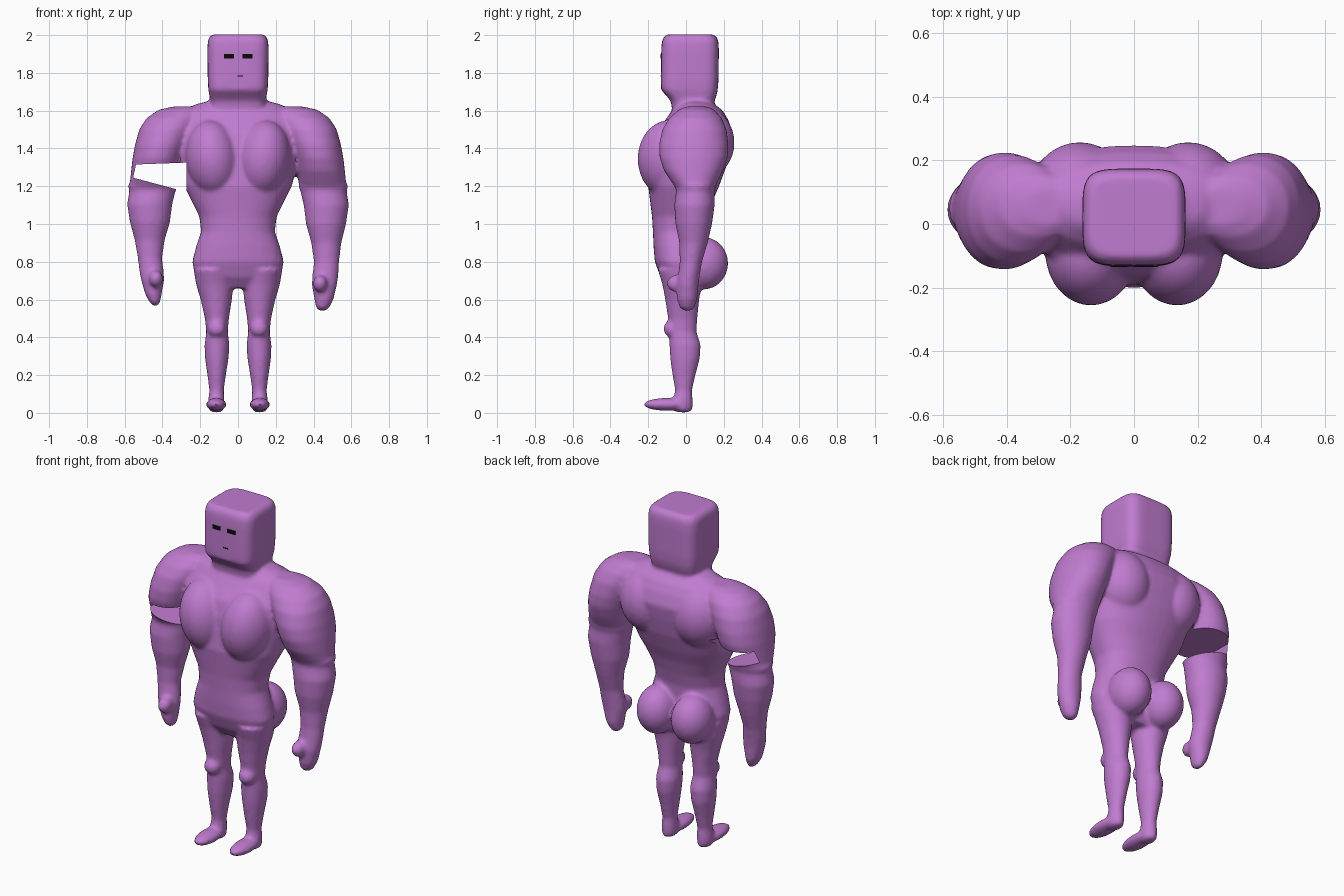
import bpy, bmesh, math
from mathutils import Matrix, Vector

if "Cube" in bpy.data.objects:
    bpy.data.objects.remove(bpy.data.objects["Cube"])


def material(name, rgb):
    m = bpy.data.materials.new(name)
    m.diffuse_color = (*rgb, 1)
    m.use_nodes = True
    m.node_tree.nodes["Principled BSDF"].inputs["Base Color"].default_value = m.diffuse_color
    return m


purple = material("purple skin", (0.53, 0.20, 0.63))
black = material("black", (0.003, 0.003, 0.003))


def finish(bm, name, mat):
    bmesh.ops.recalc_face_normals(bm, faces=bm.faces)
    me = bpy.data.meshes.new(name)
    bm.to_mesh(me)
    bm.free()
    ob = bpy.data.objects.new(name, me)
    bpy.context.collection.objects.link(ob)
    me.materials.append(mat)
    return ob


def loft(name, rings, power=2.0, n=40, side=1):
    """Horizontal rings (z, x0, x1, y0, y1), superellipse section."""
    bm = bmesh.new()
    loops = []
    for z, x0, x1, y0, y1 in rings:
        loop = []
        for i in range(n):
            a = 2 * math.pi * i / n
            c, s = math.cos(a), math.sin(a)
            u = math.copysign(abs(c) ** (2 / power), c)
            v = math.copysign(abs(s) ** (2 / power), s)
            loop.append(bm.verts.new((side * ((x0 + x1) / 2 + u * (x1 - x0) / 2),
                                      (y0 + y1) / 2 + v * (y1 - y0) / 2, z)))
        loops.append(loop)
    for a, b in zip(loops, loops[1:]):
        for i in range(n):
            j = (i + 1) % n
            bm.faces.new((a[i], a[j], b[j], b[i]))
    bm.faces.new(loops[0])
    bm.faces.new(loops[-1])
    return finish(bm, name, purple)


def ball(name, centre, radii, turn=0.0, side=1):
    bm = bmesh.new()
    bmesh.ops.create_uvsphere(bm, u_segments=32, v_segments=20, radius=1)
    mat = (Matrix.Translation((side * centre[0], centre[1], centre[2]))
           @ Matrix.Rotation(side * turn, 4, 'Y') @ Matrix.Diagonal((*radii, 1)))
    bmesh.ops.transform(bm, matrix=mat, verts=bm.verts)
    return finish(bm, name, purple)


parts = []
# torso: chest, waist and hips
torso = [(0.66, .15, -.09, .06), (0.72, .225, -.135, .08), (0.80, .243, -.165, .09),
         (0.88, .222, -.172, .09), (0.96, .195, -.175, .095), (1.04, .205, -.18, .115),
         (1.12, .245, -.19, .14), (1.20, .285, -.20, .175), (1.30, .31, -.19, .212),
         (1.40, .33, -.18, .235), (1.48, .34, -.16, .248), (1.55, .32, -.11, .225),
         (1.60, .29, -.075, .195), (1.635, .22, -.04, .15), (1.65, .16, -.03, .13)]
parts.append(loft("torso", [(z, -w, w, a, b) for z, w, a, b in torso], 2.3))
# blocky head with chin and short neck
head = [(1.58, .14, -.07, .15), (1.65, .145, -.08, .15), (1.675, .15, -.10, .16),
        (1.71, .157, -.132, .168), (1.76, .16, -.133, .172), (1.92, .162, -.131, .174),
        (1.965, .16, -.128, .172), (1.99, .152, -.118, .163), (2.003, .135, -.10, .145)]
parts.append(loft("head", [(z, -w, w, a, b) for z, w, a, b in head], 4.5, 64))

shoulder = [(1.622, .20, .34, .0, .11), (1.605, .18, .42, -.04, .15),
            (1.56, .20, .485, -.09, .19), (1.50, .23, .523, -.125, .215),
            (1.42, .265, .545, -.143, .225), (1.35, .29, .558, -.14, .22),
            (1.28, .308, .566, -.115, .195), (1.22, .322, .572, -.075, .165),
            (1.17, .35, .56, -.04, .13)]
forearm = [(1.225, .34, .565, -.04, .14), (1.205, .318, .585, -.06, .16),
           (1.175, .33, .575, -.052, .15), (1.10, .348, .587, -.062, .152),
           (1.0, .36, .572, -.056, .138), (0.90, .388, .547, -.035, .115),
           (0.80, .402, .535, -.033, .085), (0.74, .395, .532, -.04, .075),
           (0.68, .39, .525, -.05, .066), (0.60, .405, .505, -.047, .06),
           (0.56, .412, .485, -.035, .045), (0.54, .428, .465, -.01, .03)]
leg = [(0.76, .03, .235, -.15, .09), (0.68, .025, .222, -.125, .085),
       (0.60, .032, .198, -.11, .07), (0.50, .048, .175, -.095, .06),
       (0.43, .054, .168, -.09, .055), (0.36, .045, .177, -.088, .078),
       (0.29, .05, .175, -.084, .074), (0.20, .064, .162, -.072, .05),
       (0.12, .075, .152, -.058, .032), (0.06, .072, .158, -.07, .035),
       (0.02, .075, .155, -.07, .034), (0.003, .09, .14, -.05, .02)]
for side, word in ((-1, "left"), (1, "right")):
    parts.append(loft(word + "_upper_arm", shoulder, 2.1, side=side))
    # the broken arm's hand hangs slightly higher and closer in
    up = 0.025 if side < 0 else 0
    arm = [(z + up * min(1, max(0, (1.2 - z) / .5)), x0, x1 - up * max(0, .9 - z) * 2, a, b)
           for z, x0, x1, a, b in forearm]
    parts.append(loft(word + "_forearm", arm, side=side))
    parts.append(ball(word + "_thumb", (.435, -.05, .685 + up), (.038, .052, .045), 0, side))
    parts.append(loft(word + "_leg", leg, side=side))
    parts.append(ball(word + "_knee", (.112, -.075, .445), (.048, .045, .045), 0, side))
    parts.append(ball(word + "_foot", (.115, -.10, .045), (.054, .125, .034), 0, side))
    parts.append(ball(word + "_chest_muscle", (.135, -.09, 1.345), (.142, .166, .205), .12, side))
    parts.append(ball(word + "_back_muscle", (.17, .09, 1.43), (.16, .167, .19), .1, side))
    parts.append(ball(word + "_buttock", (.112, .095, .792), (.112, .128, .138), 0, side))

# fuse everything into one smooth body
bpy.ops.object.select_all(action='DESELECT')
for p in parts:
    p.select_set(True)
body = parts[0]
bpy.context.view_layer.objects.active = body
bpy.ops.object.join()
body.name = "body"
fuse = body.modifiers.new("fuse", 'REMESH')
fuse.mode = 'VOXEL'
fuse.voxel_size = 0.011
soft = body.modifiers.new("soften", 'SMOOTH')
soft.factor = 0.5
soft.iterations = 6

# wedge-shaped piece broken out of one upper arm
bm = bmesh.new()
outline = [(-.555, 1.245), (-.54, 1.315), (-.272, 1.325), (-.272, 1.17), (-.33, 1.185)]
face = bm.faces.new([bm.verts.new((x, -.3, z)) for x, z in outline])
ext = bmesh.ops.extrude_face_region(bm, geom=[face])
for v in ext["geom"]:
    if isinstance(v, bmesh.types.BMVert):
        v.co.y = .3
cutter = finish(bm, "break_cutter", purple)
cutter.hide_render = True
cutter.hide_set(True)
cut = body.modifiers.new("break", 'BOOLEAN')
cut.operation = 'DIFFERENCE'
cut.solver = 'EXACT'
cut.object = cutter
bpy.ops.object.convert(target='MESH')
bpy.ops.object.shade_smooth_by_angle(angle=math.radians(40))
bpy.data.objects.remove(cutter)

# eyes and mouth as thin plates
for name, x, z, w, h in (("left_eye", -.047, 1.888, .052, .022),
                         ("right_eye", .05, 1.888, .052, .022),
                         ("mouth", .012, 1.783, .03, .006)):
    bm = bmesh.new()
    bmesh.ops.create_cube(bm, size=1)
    bmesh.ops.transform(bm, verts=bm.verts, matrix=Matrix.Translation((x, -.13, z))
                        @ Matrix.Diagonal((w, .009, h, 1)))
    finish(bm, name, black)
